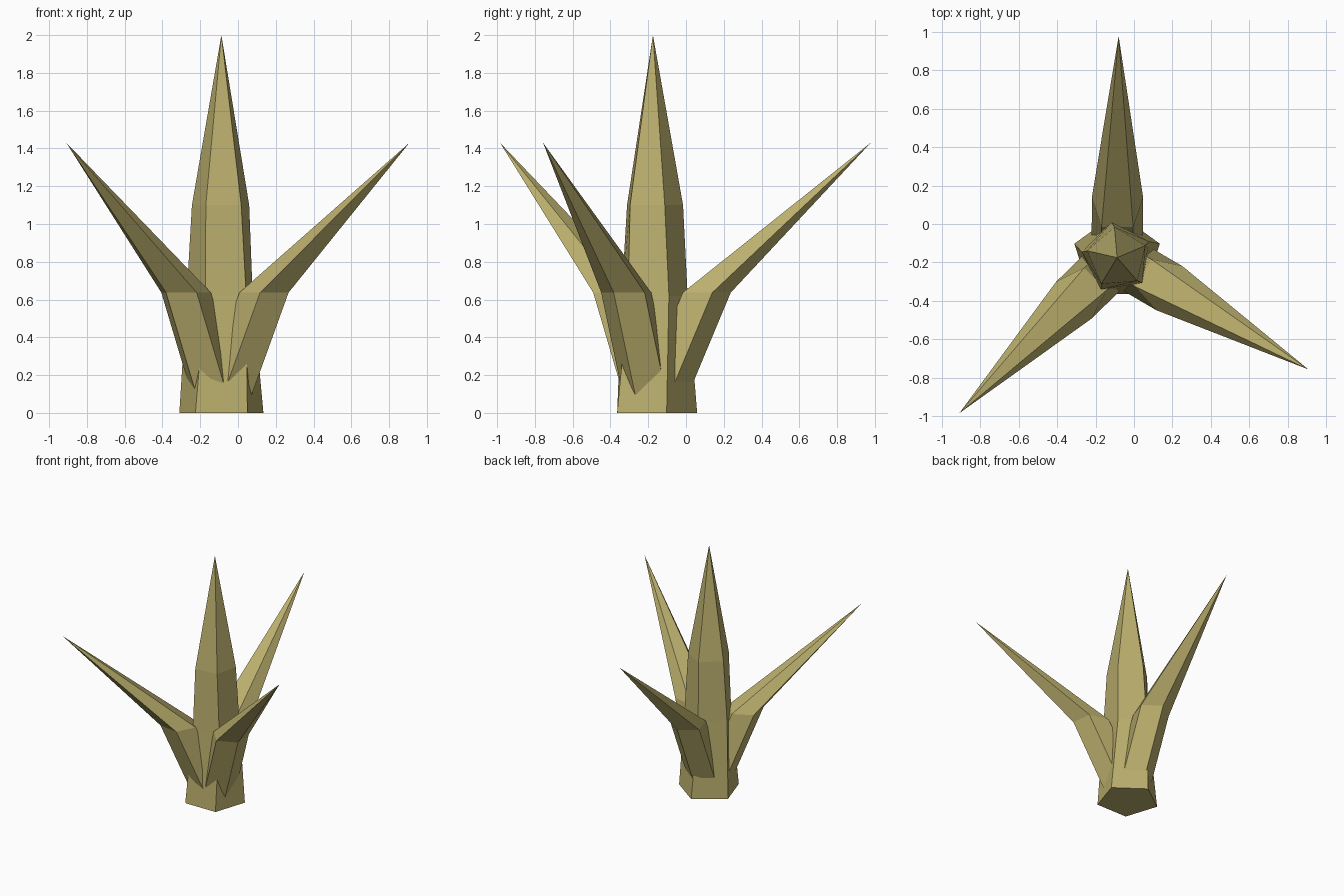
import bpy, bmesh, math

if "Cube" in bpy.data.objects:
    bpy.data.objects.remove(bpy.data.objects["Cube"])

# one khaki material for the whole plant
mat = bpy.data.materials.new("khaki green")
mat.diffuse_color = (0.50, 0.43, 0.155, 1)
mat.use_nodes = True
mat.node_tree.nodes["Principled BSDF"].inputs["Base Color"].default_value = mat.diffuse_color

CX, CY = -0.088, -0.175          # axis of the trunk


def spike(name, rings, tip):
    """Five-sided spike. rings: (x, y, z, radius, angle of first corner)."""
    bm = bmesh.new()
    loops = []
    for x, y, z, r, a in rings:
        loops.append([bm.verts.new((x + r * math.cos(math.radians(a + 72 * i)),
                                    y + r * math.sin(math.radians(a + 72 * i)), z))
                      for i in range(5)])
    top = bm.verts.new(tip)
    bm.faces.new(loops[0][::-1])
    for lo, hi in zip(loops, loops[1:]):
        for i in range(5):
            j = (i + 1) % 5
            bm.faces.new((lo[i], lo[j], hi[j], hi[i]))
    for i in range(5):
        bm.faces.new((loops[-1][i], loops[-1][(i + 1) % 5], top))
    bmesh.ops.recalc_face_normals(bm, faces=bm.faces)
    me = bpy.data.meshes.new(name)
    bm.to_mesh(me)
    bm.free()
    me.materials.append(mat)
    ob = bpy.data.objects.new(name, me)
    bpy.context.collection.objects.link(ob)
    return ob


# upright centre leaf, slightly twisted
spike("centre_leaf",
      [(CX, CY, 0.0, 0.234, 90),
       (CX, CY, 0.62, 0.186, 99),
       (CX, CY, 1.10, 0.16, 95)],
      (CX, CY, 2.0))

# three leaves leaning outwards from the trunk axis
for name, ang in (("back_leaf", 89.6), ("right_leaf", -30.3), ("left_leaf", 224.6)):
    dx, dy = math.cos(math.radians(ang)), math.sin(math.radians(ang))
    spike(name,
          [(CX + d * dx, CY + d * dy, z, 0.14, ang)
           for d, z in ((0.01, 0.01), (0.272, 0.637))],
          (CX + 1.153 * dx, CY + 1.153 * dy, 1.43))
